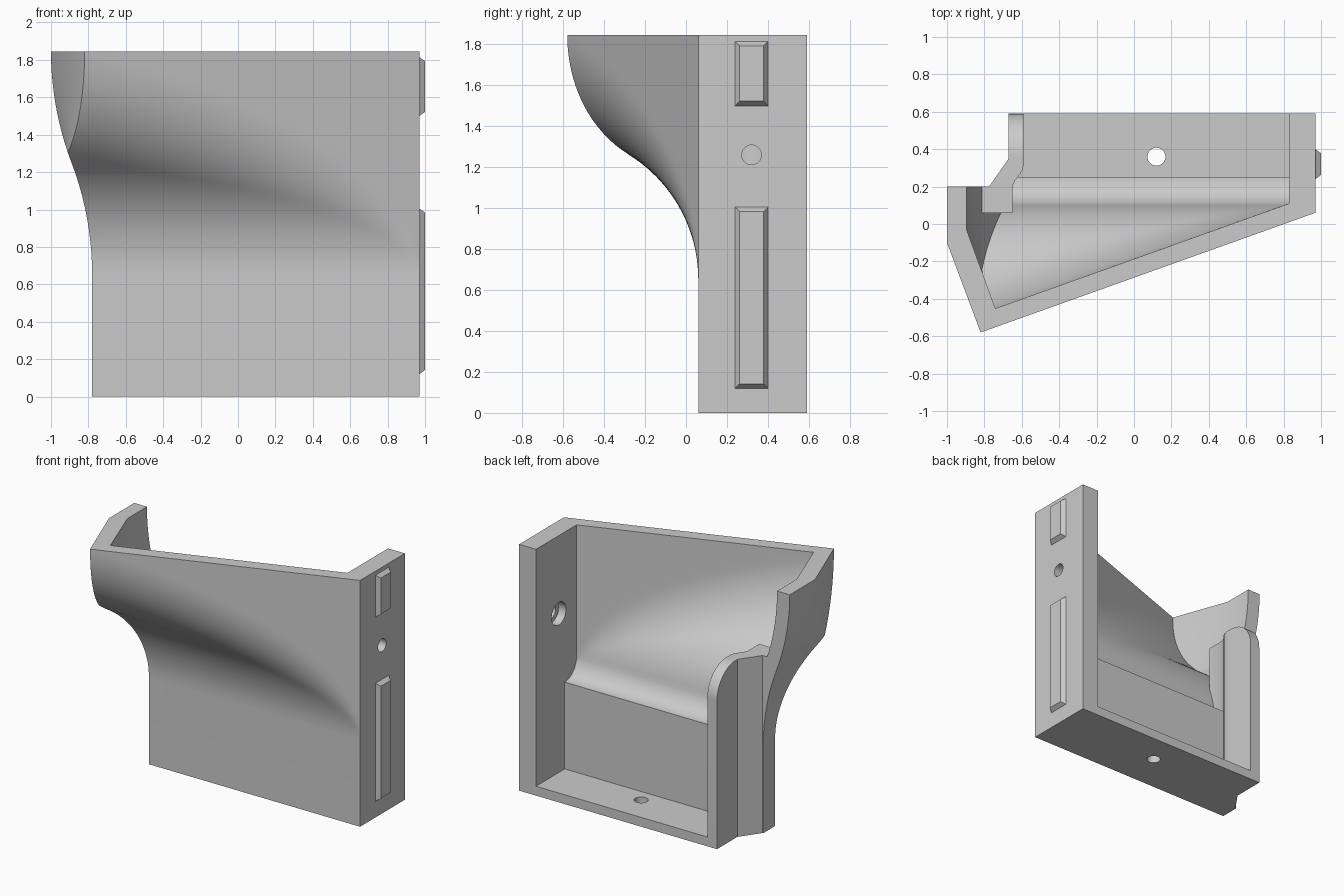
import bpy, bmesh, math
from mathutils import Matrix, Vector

cube = bpy.data.objects.get("Cube")
if cube:
    bpy.data.objects.remove(cube, do_unlink=True)

grey = bpy.data.materials.new("light_grey")
grey.use_nodes = True
tone = (0.6, 0.6, 0.6, 1)
grey.diffuse_color = tone
grey.node_tree.nodes["Principled BSDF"].inputs["Base Color"].default_value = tone

H = 1.845
COLUMNS = 30


def finish(name, bm):
    bmesh.ops.remove_doubles(bm, verts=bm.verts, dist=0.0002)
    bmesh.ops.recalc_face_normals(bm, faces=bm.faces)
    mesh = bpy.data.meshes.new(name)
    bm.to_mesh(mesh)
    bm.free()
    mesh.materials.append(grey)
    obj = bpy.data.objects.new(name, mesh)
    bpy.context.collection.objects.link(obj)
    return obj


def loft(name, rings):
    """Skin a stack of closed rings and cap both ends."""
    bm = bmesh.new()
    rows = [[bm.verts.new(p) for p in ring] for ring in rings]
    n = len(rows[0])
    for low, high in zip(rows, rows[1:]):
        for i in range(n):
            j = (i + 1) % n
            bm.faces.new((low[i], low[j], high[j], high[i]))
    bm.faces.new(rows[0])
    bm.faces.new(rows[-1])
    return finish(name, bm)


def drill(obj, centre, radius, depth, axis):
    """Cut a round hole with a hidden cylinder."""
    bm = bmesh.new()
    turn = Vector((0, 0, 1)).rotation_difference(Vector(axis)).to_matrix().to_4x4()
    bmesh.ops.create_cone(bm, cap_ends=True, segments=32, radius1=radius, radius2=radius,
                          depth=depth, matrix=Matrix.Translation(centre) @ turn)
    cutter = finish("hole_cutter", bm)
    cutter.hide_render = True
    mod = obj.modifiers.new("hole", 'BOOLEAN')
    mod.operation, mod.solver, mod.object = 'DIFFERENCE', 'EXACT', cutter
    bpy.context.view_layer.objects.active = obj
    bpy.ops.object.modifier_apply(modifier=mod.name)
    bpy.data.objects.remove(cutter, do_unlink=True)


def ogee(z, start, radius, depth):
    """Sideways reach at height z of two equal tangent arcs."""
    rise = math.sqrt(max(0, 4 * radius * depth - depth * depth))
    up = min(rise, max(0, z - start))
    if up <= rise / 2:
        return radius - math.sqrt(radius * radius - up * up)
    return depth - radius + math.sqrt(radius * radius - (rise - up) ** 2)


def left_wall(z):
    return -0.78 - ogee(z, 0.65, 1.69, 0.22)


def cove(z):
    """Extra thickness of the lower wall, ending in a quarter round."""
    if z <= 0.72:
        return 0.14
    return 0.14 - math.sqrt(max(0, 0.14 ** 2 - max(0, 0.86 - z) ** 2))


def front_line(z, side, x0, y0, start, radius, px, py, lean, extra):
    """Front wall in plan from right to left, trimmed by the slanted plane."""
    def front(x):
        return y0 + extra - ogee(z, start, radius, 0.3575 * (x0 - x))

    def trim(x):
        return py - (x - px) / lean

    end, last = side, (side, front(side))
    if front(side) < trim(side):
        low, high = side, side + 0.4
        for _ in range(30):
            end = (low + high) / 2
            if front(end) < trim(end):
                low = end
            else:
                high = end
        last = (side, trim(side))
    xs = [x0 + (end - x0) * (i / COLUMNS) ** 1.5 for i in range(COLUMNS + 1)]
    return [(x, front(x)) for x in xs] + [last]


def shell_ring(z):
    left = left_wall(z)
    inner = left + 0.105
    outside = front_line(z, left, 0.97, 0.06, 0.65, 0.72, -1.0, -0.10, 0.375, 0)
    inside = front_line(z, inner, 0.83, 0.11, 0.75, 0.64, -0.895, -0.03, 0.365, cove(z))
    plan = [(0.97, 0.59)] + outside + [(left, 0.2), (inner, 0.2)]
    plan += inside[::-1] + [(0.83, 0.59)]
    return [(x, y, z) for x, y in plan]


# Flared shell: front wall, left wall and right wall in one loft
levels = [0, 0.65, 0.68, 0.72]
levels += [0.86 - 0.14 * math.cos(math.radians(a)) for a in range(4, 91, 8)]
levels += [0.86 + (H - 0.86) * i / 44 for i in range(1, 45)]
shell = loft("flared_shell", [shell_ring(z) for z in levels])
drill(shell, (0.9, 0.32, 1.26), 0.048, 0.4, (1, 0, 0))
drill(shell, (0.83, 0.32, 1.26), 0.085, 0.12, (1, 0, 0))

# Floor with a screw hole
floor_plan = [(-0.64, 0.25), (0.83, 0.25), (0.83, 0.59), (-0.59, 0.59), (-0.59, 0.33)]
base = loft("floor", [[(x, y, z) for x, y in floor_plan] for z in (0, 0.07)])
drill(base, (0.12, 0.36, 0.03), 0.048, 0.4, (0, 0, 1))

# Left side panel with a rounded back corner
TOP, R = 1.33, 0.22
side = [(0.35, 0), (0.59, 0)]
side += [(0.59 - R + R * math.cos(math.radians(a)), TOP - R + R * math.sin(math.radians(a)))
         for a in range(0, 91, 6)]
side.append((0.35, TOP))
panel = loft("side_panel", [[(x, y, z) for y, z in side] for x in (-0.67, -0.59)])


# Jogged post joining the panel to the left wall
def post_ring(z):
    x_in = min(-0.775, left_wall(z) + 0.08)
    plan = [(x_in, 0.06), (-0.65, 0.06), (-0.65, 0.2), (-0.635, 0.235), (-0.61, 0.265),
            (-0.595, 0.29), (-0.59, 0.32), (-0.59, 0.35), (-0.67, 0.35), (-0.775, 0.2),
            (x_in, 0.2)]
    return [(x, y, z) for x, y in plan]


post = loft("jogged_post", [post_ring(TOP * i / 16) for i in range(17)])

# Bevelled locating ribs on the right wall
ribs = []
for name, low, high in (("lower_rib", 0.12, 1.005), ("upper_rib", 1.5, 1.815)):
    rings = []
    for x, inset in ((0.965, 0), (0.97, 0), (1.0, 0.022)):
        a, b, c, d = 0.24 + inset, 0.40 - inset, low + inset, high - inset
        rings.append([(x, a, c), (x, b, c), (x, b, d), (x, a, d)])
    ribs.append(loft(name, rings))

# Smooth the curves and keep the edges crisp
bpy.ops.object.select_all(action='DESELECT')
for obj in [shell, base, panel, post] + ribs:
    obj.select_set(True)
bpy.context.view_layer.objects.active = shell
bpy.ops.object.shade_smooth_by_angle(angle=math.radians(30))
